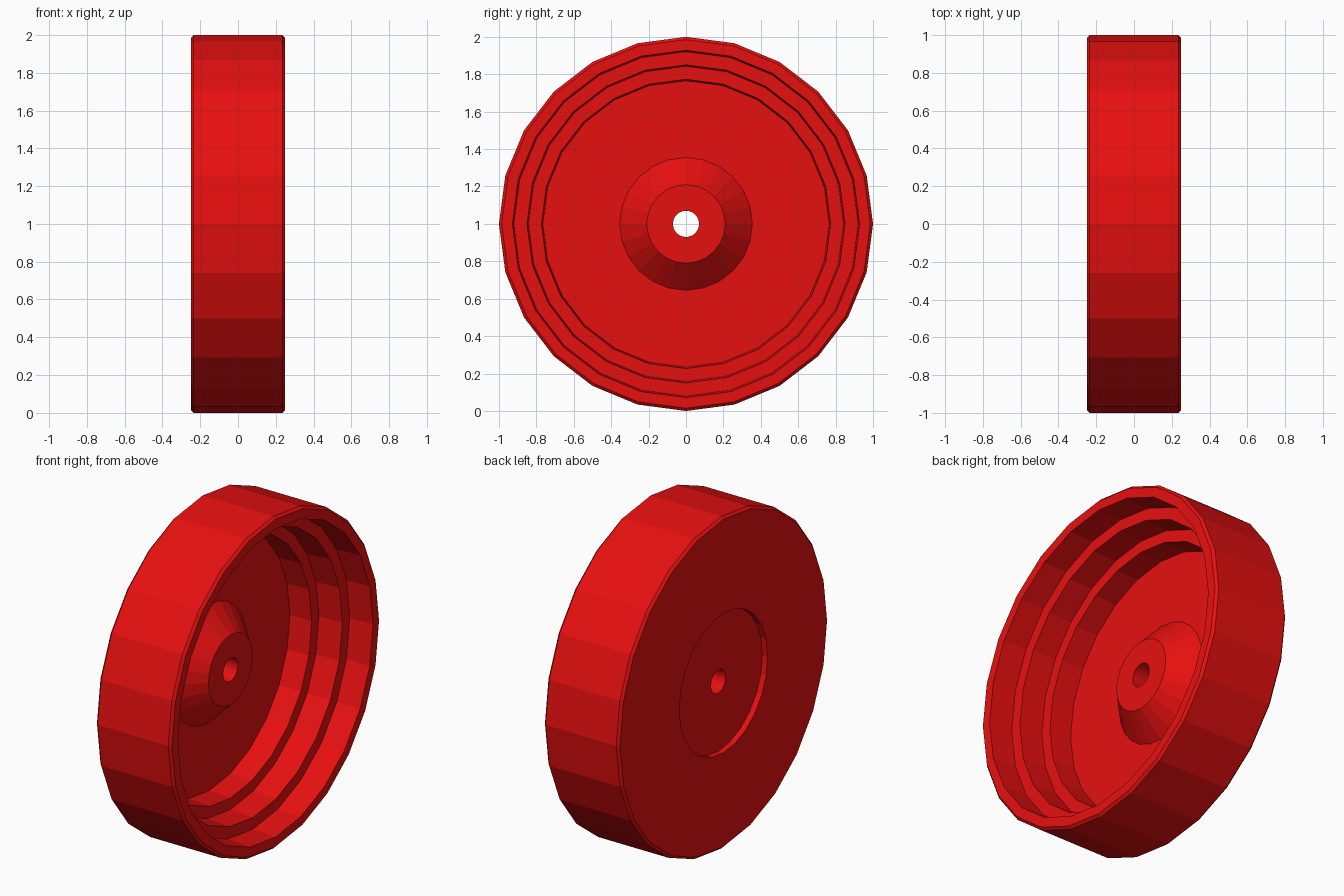
import bpy, bmesh, math

if "Cube" in bpy.data.objects:
    bpy.data.objects.remove(bpy.data.objects["Cube"])

SIDES = 24

red = bpy.data.materials.new("red")
red.diffuse_color = (0.8, 0.005, 0.005, 1)
red.use_nodes = True
red.node_tree.nodes["Principled BSDF"].inputs["Base Color"].default_value = red.diffuse_color

# Closed wheel cross-section as (x along axle, radius)
profile = [
    (-0.05, 0.07), (-0.05, 0.21),      # hub face
    (-0.19, 0.355),                    # hub cone meets the disc
    (-0.19, 0.765), (-0.05, 0.773),    # inner wall
    (-0.05, 0.842), (0.10, 0.850),     # second step
    (0.10, 0.920), (0.25, 0.928),      # outer step
    (0.25, 0.985), (0.235, 1.0),       # rim and bevel
    (-0.235, 1.0), (-0.25, 0.985),     # tread and back bevel
    (-0.25, 0.42), (-0.215, 0.42),     # back face and round recess
    (-0.215, 0.07),                    # recess floor to axle hole
]


def lathe_x(name, pts, sides, material):
    """Revolve a closed profile around the x axis."""
    bm = bmesh.new()
    rings = []
    for i in range(sides):
        a = 2 * math.pi * i / sides
        rings.append([bm.verts.new((x, r * math.sin(a), r * math.cos(a))) for x, r in pts])
    n = len(pts)
    for i in range(sides):
        r0, r1 = rings[i], rings[(i + 1) % sides]
        for j in range(n):
            k = (j + 1) % n
            bm.faces.new((r0[j], r0[k], r1[k], r1[j]))
    bmesh.ops.recalc_face_normals(bm, faces=bm.faces)
    mesh = bpy.data.meshes.new(name)
    bm.to_mesh(mesh)
    bm.free()
    mesh.materials.append(material)
    obj = bpy.data.objects.new(name, mesh)
    bpy.context.collection.objects.link(obj)
    return obj


# Stepped wheel with hub, standing on the ground
wheel = lathe_x("stepped_wheel", profile, SIDES, red)
wheel.location = (0, 0, 1)
